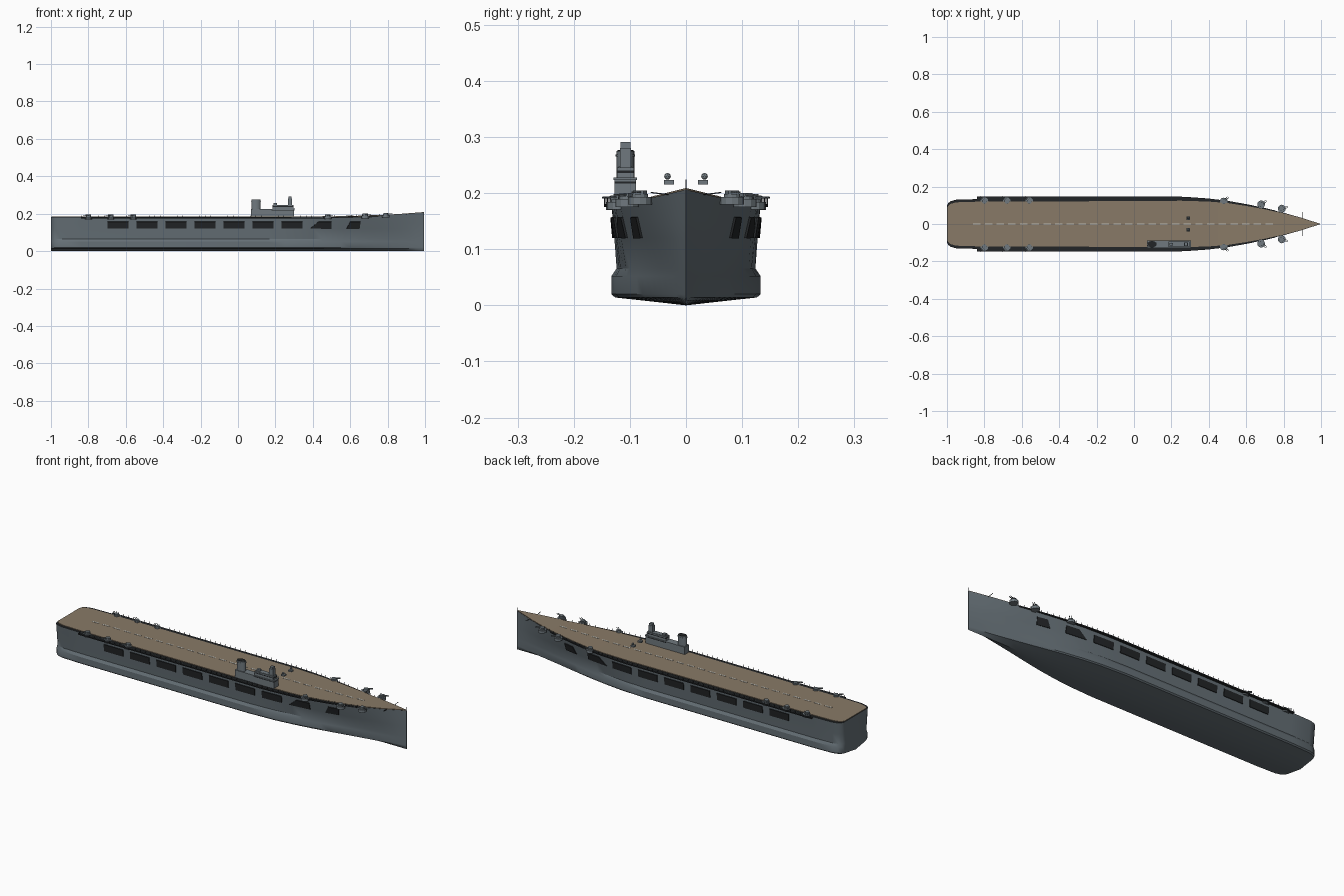
import bpy, bmesh, math
from mathutils import Matrix, Vector

old = bpy.data.objects.get("Cube")
if old:
    bpy.data.objects.remove(old)


def material(name, rgb):
    m = bpy.data.materials.new(name)
    m.use_nodes = True
    m.diffuse_color = (*rgb, 1)
    m.node_tree.nodes["Principled BSDF"].inputs["Base Color"].default_value = (*rgb, 1)
    return m


GREY = material("hull grey", (0.13, 0.16, 0.18))
PALE = material("fitting grey", (0.16, 0.19, 0.21))
TAN = material("deck tan", (0.25, 0.195, 0.135))
DARK = material("dark opening", (0.016, 0.018, 0.02))
WHITE = material("deck marking", (0.55, 0.55, 0.5))


def finish(name, bm, mat, smooth=False):
    bmesh.ops.recalc_face_normals(bm, faces=bm.faces)
    me = bpy.data.meshes.new(name)
    bm.to_mesh(me)
    bm.free()
    ob = bpy.data.objects.new(name, me)
    bpy.context.collection.objects.link(ob)
    me.materials.append(mat)
    if smooth:
        bpy.context.view_layer.objects.active = ob
        ob.select_set(True)
        bpy.ops.object.shade_smooth_by_angle(angle=math.radians(32))
        ob.select_set(False)
    return ob


def add_box(bm, c, s, rot=None):
    m = Matrix.Translation(c) @ (rot or Matrix()) @ Matrix.Diagonal((*s, 1))
    bmesh.ops.create_cube(bm, size=1, matrix=m)


def add_drum(bm, c, r, h, sides=12, stretch=1):
    m = Matrix.Translation(c) @ Matrix.Diagonal((stretch, 1, 1, 1))
    bmesh.ops.create_cone(bm, cap_ends=True, segments=sides, radius1=r, radius2=r, depth=h, matrix=m)


def interp(table, x):
    if x <= table[0][0]:
        return table[0][1]
    for (a, u), (b, v) in zip(table, table[1:]):
        if x <= b:
            return u + (v - u) * (x - a) / (b - a)
    return table[-1][1]


# Hull lines: half widths along the length and a section profile
TOP = [(-1, .098), (-.995, .11), (-.98, .122), (-.95, .13), (-.84, .133), (.25, .133), (.4, .127),
       (.5, .118), (.6, .102), (.7, .083), (.8, .06), (.9, .032), (.995, .001)]
LOW = [(-1, .09), (-.995, .105), (-.98, .12), (-.95, .129), (-.84, .133), (.15, .133), (.3, .125),
       (.4, .113), (.5, .097), (.6, .077), (.7, .056), (.8, .036), (.9, .017), (.995, .001)]
SECTION = [(0, 0), (.009, .6), (.014, .95), (.02, 1), (.052, 1), (.066, .93), (.12, .96), (.18, 1)]
DECK = [(.45, .182), (.6, .185), (.75, .189), (.88, .197), (.995, .206)]


def deck_z(x):
    return interp(DECK, x)


def hull_y(x, z):
    t = min(max((z - .05) / .13, 0), 1)
    base = interp(LOW, x) * (1 - t) + interp(TOP, x) * t
    return base * interp(SECTION, z)


def hull():
    bm = bmesh.new()
    xs = sorted({p[0] for p in TOP + LOW} | {.35, .45, .55, .65, .75, .85, .95})
    rings = []
    for x in xs:
        zs = [z for z, f in SECTION[:-1]] + [.15, deck_z(x)]
        side = [(hull_y(x, z), z) for z in zs]
        ring = [(-y, z) for y, z in reversed(side[1:])] + side
        rings.append([bm.verts.new((x, y, z)) for y, z in ring])
    n = len(rings[0])
    for a, b in zip(rings, rings[1:]):
        for i in range(n):
            j = (i + 1) % n
            bm.faces.new((a[i], a[j], b[j], b[i]))
    bm.faces.new(rings[0])
    bm.faces.new(rings[-1])
    ob = finish("hull", bm, GREY, True)
    ob.data.materials.append(DARK)
    for p in ob.data.polygons:
        if p.normal.z > .8 and p.center.z > .17:
            p.material_index = 1


hull()


# Slabs that follow the plan outline
def slab(name, xs, lo, hi, z, thick, mat):
    bm = bmesh.new()
    rows = []
    for x in xs:
        pts = [(lo(x), z(x)), (hi(x), z(x)), (hi(x), z(x) + thick), (lo(x), z(x) + thick)]
        rows.append([bm.verts.new((x, y, h)) for y, h in pts])
    for a, b in zip(rows, rows[1:]):
        for i in range(4):
            j = (i + 1) % 4
            bm.faces.new((a[i], a[j], b[j], b[i]))
    bm.faces.new(rows[0])
    bm.faces.new(rows[-1])
    return finish(name, bm, mat)


def deck_half(x):
    return max(interp(TOP, x) - interp([(-.9, .014), (.1, .010), (.5, .006), (.75, .004), (.9, .001)], x), .0005)


deck_xs = [-.998, -.99, -.98, -.96, -.95, -.9, -.84, -.4, .1, .25, .3, .4, .45, .5, .55, .6, .7, .75, .8, .88, .95, .994]
slab("flight_deck", deck_xs, lambda x: -deck_half(x), deck_half, deck_z, .003, TAN)

walk_xs = [-.84, -.4, .1, .25, .3, .35, .4, .45, .5, .55, .6, .65, .7, .75]


def walk_out(x):
    return interp(TOP, x) + interp([(.28, .013), (.5, .006), (.75, .002)], x)


for side, word in ((1, "left"), (-1, "right")):
    slab(word + "_catwalk", walk_xs, lambda x: side * (interp(TOP, x) - .008),
         lambda x: side * walk_out(x), lambda x: deck_z(x) - .007, .006, DARK)
    # Railing posts along catwalk and around the stern quarter
    bm = bmesh.new()
    for i in range(54):
        x = -.835 + i * .03
        add_box(bm, (x, side * (walk_out(x) - .001), deck_z(x) + .003), (.0015, .0015, .012))
    finish(word + "_railing_posts", bm, DARK)

# Centre line dashes
bm = bmesh.new()
for i in range(26):
    x = -.84 + i * .0625
    add_box(bm, (x, 0, deck_z(x) + .0035), (.04, .007, .0015))
finish("centre_line_dashes", bm, WHITE)


# Hangar side openings, laid on the hull side
def opening(name, low0, low1, top0, top1, side):
    bm = bmesh.new()
    n = 4
    grid = []
    for j in range(n + 1):
        v = j / n
        z = .12 + .037 * v
        a, b = low0 + (top0 - low0) * v, low1 + (top1 - low1) * v
        grid.append([])
        for i in range(n + 1):
            x = a + (b - a) * i / n
            grid[j].append(bm.verts.new((x, side * (hull_y(x, z) + .002), z)))
    for j in range(n):
        for i in range(n):
            bm.faces.new((grid[j][i], grid[j][i + 1], grid[j + 1][i + 1], grid[j + 1][i]))
    ob = finish(name, bm, DARK)
    mod = ob.modifiers.new("thickness", "SOLIDIFY")
    mod.thickness = .004
    mod.offset = 0


for side, word in ((1, "left"), (-1, "right")):
    for k in range(7):
        x = -.698 + k * .155
        opening(f"{word}_opening_{k + 1}", x, x + .113, x, x + .113, side)
    opening(word + "_slanted_opening", .385, .5, .43, .5, side)
    opening(word + "_forward_opening", .58, .65, .6, .655, side)


# Gun mounts on round sponsons
def gun(name, x, y, side, turn):
    z = deck_z(x)
    bm = bmesh.new()
    add_drum(bm, (x, side * y, z - .005), .021, .014)
    add_drum(bm, (x, side * y, z + .004), .014, .006)
    rot = Matrix.Rotation(side * turn, 4, "Z")
    c = Vector((x, side * y, z + .009))
    add_box(bm, c, (.02, .02, .008), rot)
    for off in (-.004, .004):
        add_box(bm, c + rot @ Vector((.02, off, .001)), (.03, .0025, .0025), rot)
    finish(name, bm, PALE)


for side, word in ((1, "left"), (-1, "right")):
    spots = [(-.8, .122, 2.4), (-.68, .122, 2.4), (-.56, .122, 2.4),
             (.48, .12, .8), (.68, .105, .6), (.79, .082, .3)]
    for k, (x, y, turn) in enumerate(spots):
        gun(f"{word}_gun_{k + 1}", x, y, side, turn)
    # Small directors beside the bridge
    bm = bmesh.new()
    add_box(bm, (.29, side * .03, .219), (.02, .018, .008))
    bmesh.ops.create_icosphere(bm, subdivisions=2, radius=.006,
                               matrix=Matrix.Translation((.29, side * .033, .23)))
    finish(word + "_director", bm, PALE)
    # Leaning bow aerials
    bm = bmesh.new()
    add_box(bm, (.9, side * .045, .199), (.002, .036, .002), Matrix.Rotation(side * .12, 4, "X"))
    finish(word + "_bow_aerial", bm, DARK)

# Island
IY = -.108
bm = bmesh.new()
add_box(bm, (.185, IY, .204), (.23, .038, .04))
add_box(bm, (.24, IY, .234), (.112, .03, .024))
add_box(bm, (.235, IY, .2455), (.09, .024, .004))
add_box(bm, (.278, IY, .262), (.024, .02, .036))
add_box(bm, (.278, IY, .284), (.016, .018, .014))
add_box(bm, (.2, IY, .25), (.018, .014, .012))
add_box(bm, (.295, IY, .2255), (.018, .042, .004))
finish("island", bm, PALE)

bm = bmesh.new()
add_box(bm, (.2405, IY, .219), (.121, .0385, .004))
add_box(bm, (.2405, IY, .238), (.114, .031, .004))
finish("island_windows", bm, DARK)

bm = bmesh.new()
add_drum(bm, (.096, IY, .235), .016, .08, 20, 1.55)
add_drum(bm, (.096, IY, .267), .0175, .004, 20, 1.5)
finish("funnel", bm, PALE, True)
bm = bmesh.new()
add_drum(bm, (.096, IY, .2755), .0145, .003, 20, 1.55)
finish("funnel_mouth", bm, DARK)

# Bow and stern staffs
bm = bmesh.new()
add_box(bm, (.992, 0, .213), (.002, .002, .022))
finish("bow_staff", bm, DARK)
